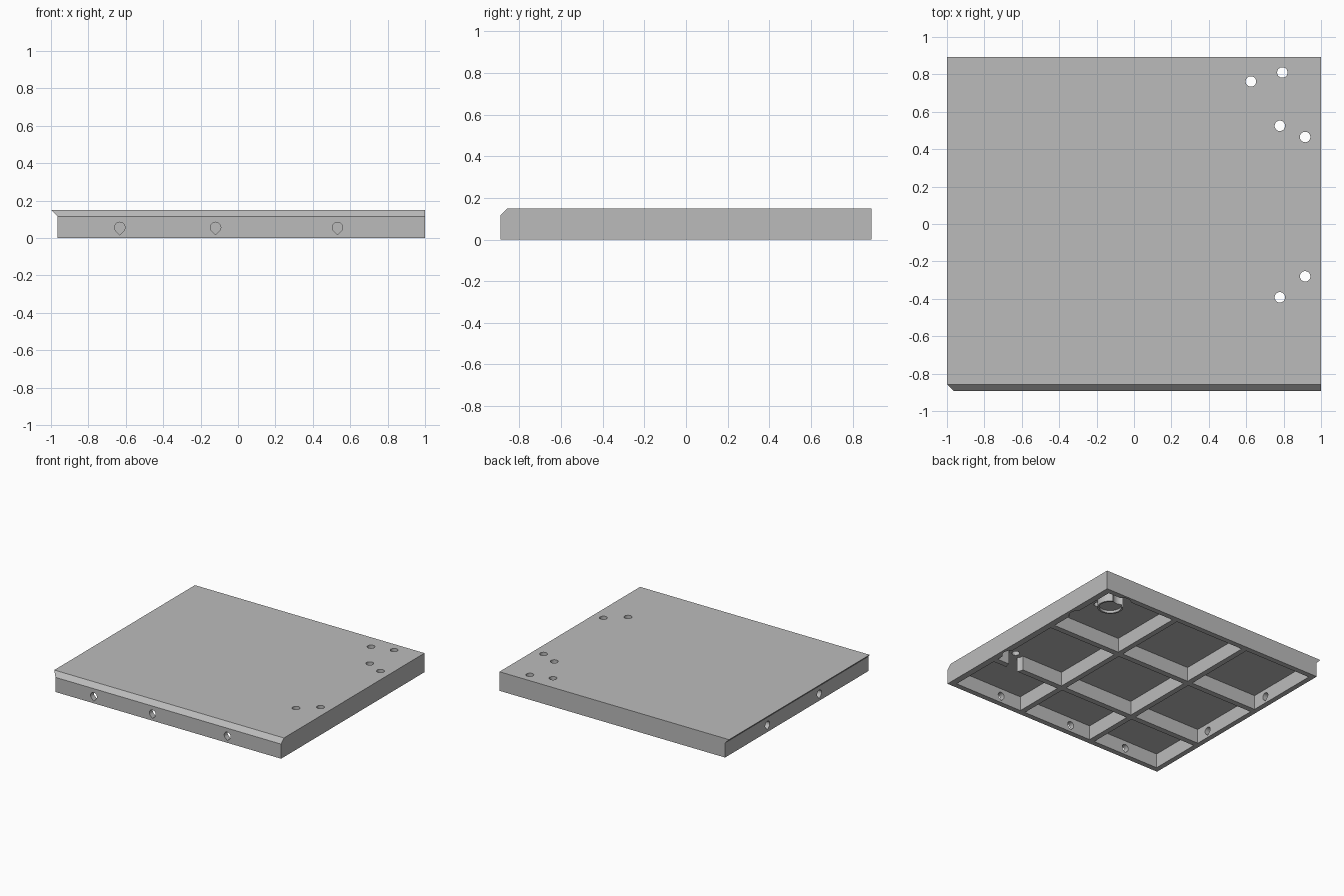
import bpy, bmesh, math
from mathutils import Matrix

if "Cube" in bpy.data.objects:
    bpy.data.objects.remove(bpy.data.objects["Cube"])

CEIL = 0.113          # underside of the top skin
BORE = 0.028          # radius of all small holes
grey = bpy.data.materials.new("mid grey")
grey.diffuse_color = (0.5, 0.5, 0.5, 1)
grey.use_nodes = True
grey.node_tree.nodes["Principled BSDF"].inputs["Base Color"].default_value = grey.diffuse_color


def make_object(name, bm):
    bmesh.ops.recalc_face_normals(bm, faces=bm.faces)
    mesh = bpy.data.meshes.new(name)
    bm.to_mesh(mesh)
    bm.free()
    mesh.materials.append(grey)
    obj = bpy.data.objects.new(name, mesh)
    bpy.context.collection.objects.link(obj)
    return obj


def loft(bm, loops):
    """Closed solid through matching point loops."""
    rings = [[bm.verts.new(p) for p in loop] for loop in loops]
    n = len(rings[0])
    for a, b in zip(rings, rings[1:]):
        for i in range(n):
            j = (i + 1) % n
            bm.faces.new((a[i], a[j], b[j], b[i]))
    bm.faces.new(rings[0])
    bm.faces.new(rings[-1])


def rect(x0, x1, y0, y1, z):
    return [(x0, y0, z), (x1, y0, z), (x1, y1, z), (x0, y1, z)]


def circle(x, y, r, z, n=32):
    return [(x + r * math.cos(2 * math.pi * i / n),
             y + r * math.sin(2 * math.pi * i / n), z) for i in range(n)]


def teardrop():
    """Round bore with a 90 degree point at the bottom, as (side, height)."""
    arc = [math.radians(-45 + 270 * i / 20) for i in range(21)]
    pts = [(BORE * math.cos(a), BORE * math.sin(a)) for a in arc]
    return pts + [(0, -BORE * math.sqrt(2))]


def combine(target, bm, operation):
    tool = make_object("cutter", bm)
    tool.hide_render = True
    mod = target.modifiers.new("combine", "BOOLEAN")
    mod.operation, mod.solver, mod.object = operation, "EXACT", tool
    graph = bpy.context.evaluated_depsgraph_get()
    mesh = bpy.data.meshes.new_from_object(target.evaluated_get(graph))
    target.modifiers.clear()
    target.data = mesh
    bpy.data.objects.remove(tool)


# Panel: front edge bevelled at the top, left edge flared out to a lip
bm = bmesh.new()
loft(bm, [rect(-0.965, 1, -0.892, 0.892, 0),
          rect(-0.965, 1, -0.892, 0.892, 0.115),
          rect(-1, 1, -0.857, 0.892, 0.15)])
panel = make_object("ribbed_panel", bm)

# Nine pockets underneath, leaving the rim and the crossing ribs
bm = bmesh.new()
for x0, x1 in ((-0.925, -0.34), (-0.297, 0.31), (0.353, 0.95)):
    for y0, y1 in ((-0.85, -0.435), (-0.39, 0.2), (0.245, 0.85)):
        loft(bm, [rect(x0, x1, y0, y1, -0.1), rect(x0, x1, y0, y1, CEIL)])
combine(panel, bm, "DIFFERENCE")

# Round boss in the back right pocket with a shallow recess
bm = bmesh.new()
loft(bm, [circle(0.81, 0.70, 0.093, 0), circle(0.81, 0.70, 0.093, 0.13)])
combine(panel, bm, "UNION")
bm = bmesh.new()
loft(bm, [circle(0.81, 0.70, 0.08, -0.1), circle(0.81, 0.70, 0.08, 0.02)])
combine(panel, bm, "DIFFERENCE")

# Screw holes through the skin, each with clearance cut in the ribs
spots = ((0.625, 0.762), (0.793, 0.81), (0.78, 0.525),
         (0.915, 0.465), (0.915, -0.28), (0.78, -0.392))
for radius, top in ((0.065, CEIL), (BORE, 0.3)):
    bm = bmesh.new()
    for x, y in spots:
        loft(bm, [circle(x, y, radius, -0.1), circle(x, y, radius, top)])
    combine(panel, bm, "DIFFERENCE")

# Teardrop holes through the front and left walls
bm = bmesh.new()
for x in (-0.632, -0.12, 0.532):
    loft(bm, [[(x + s, y, 0.056 + h) for s, h in teardrop()]
              for y in (-1, -0.82)])
for y in (-0.28, 0.365):
    loft(bm, [[(x, y + s, 0.056 + h) for s, h in teardrop()]
              for x in (-1.1, -0.89)])
combine(panel, bm, "DIFFERENCE")

# Smooth bores, crisp edges
bpy.context.view_layer.objects.active = panel
panel.select_set(True)
bpy.ops.object.shade_smooth_by_angle(angle=math.radians(30))
